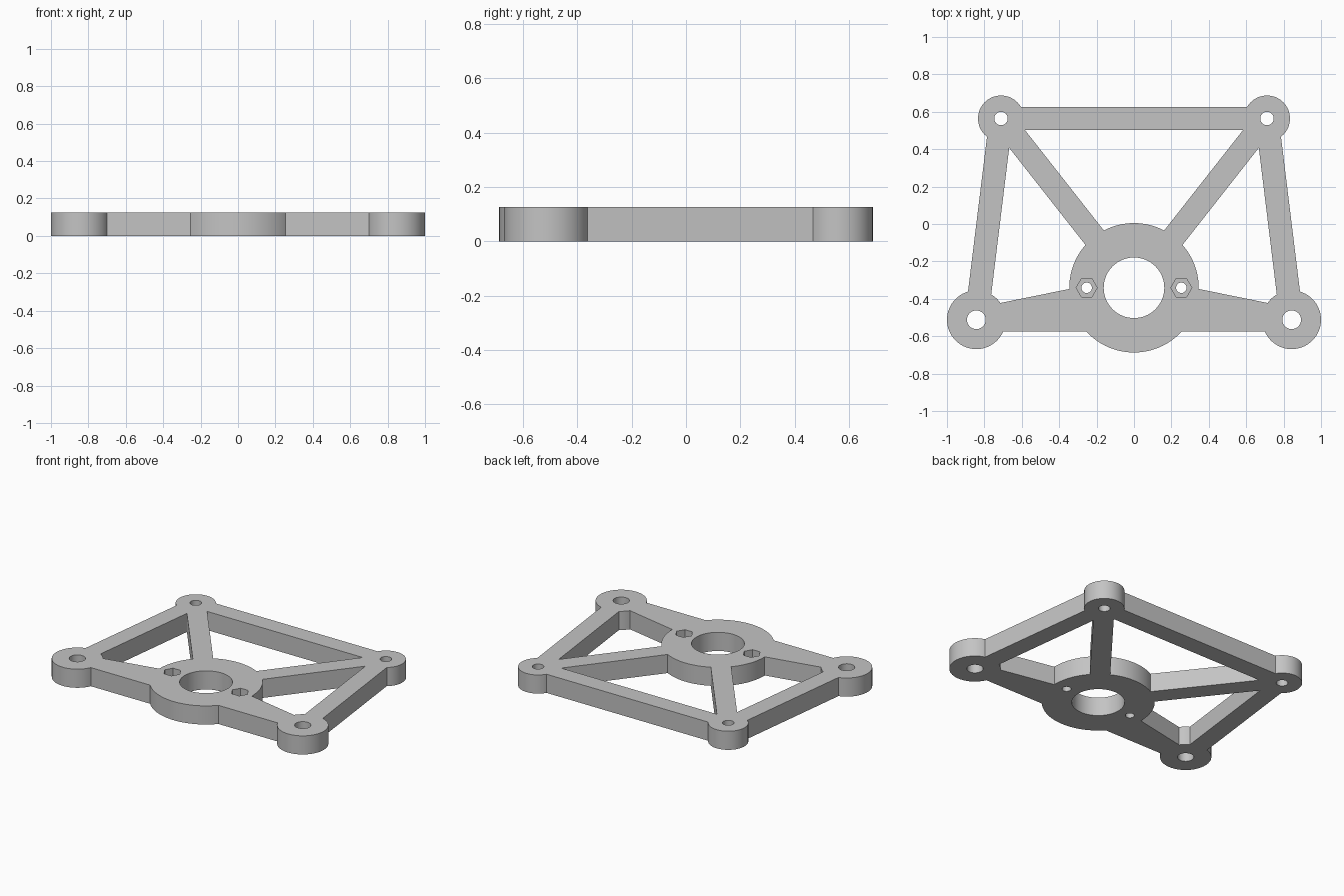
import bpy
import bmesh
from math import cos, sin, pi, radians
from mathutils import Vector

cube = bpy.data.objects.get("Cube")
if cube:
    bpy.data.objects.remove(cube, do_unlink=True)

THICK = 0.126
BAR = 0.125
HUB = (0, -0.341)
HUB_R = 0.346

grey = bpy.data.materials.new("plain grey")
grey.use_nodes = True
grey.diffuse_color = (0.55, 0.55, 0.55, 1)
grey.node_tree.nodes["Principled BSDF"].inputs["Base Color"].default_value = (0.55, 0.55, 0.55, 1)


def prism(name, outline, z0=0.0, z1=THICK):
    """Extrude a flat outline from z0 to z1."""
    bm = bmesh.new()
    face = bm.faces.new([bm.verts.new((x, y, z0)) for x, y in outline])
    top = bmesh.ops.extrude_face_region(bm, geom=[face])
    verts = [g for g in top["geom"] if isinstance(g, bmesh.types.BMVert)]
    bmesh.ops.translate(bm, verts=verts, vec=(0, 0, z1 - z0))
    bmesh.ops.recalc_face_normals(bm, faces=bm.faces)
    mesh = bpy.data.meshes.new(name)
    bm.to_mesh(mesh)
    bm.free()
    mesh.materials.append(grey)
    obj = bpy.data.objects.new(name, mesh)
    bpy.context.collection.objects.link(obj)
    return obj


def disc(name, centre, r, sides=64, z0=0.0, z1=THICK):
    angles = [2 * pi * i / sides for i in range(sides)]
    return prism(name, [(centre[0] + r * cos(a), centre[1] + r * sin(a)) for a in angles], z0, z1)


def bar(name, start, end):
    """Straight bar of constant width between two points."""
    a, b = Vector(start), Vector(end)
    d = (b - a).normalized()
    n = Vector((-d.y, d.x)) * BAR / 2
    return prism(name, [a + n, a - n, b - n, b + n])


def combine(target, others, operation):
    """Apply the boolean of each part to the target, then drop the part."""
    bpy.context.view_layer.objects.active = target
    for other in others:
        mod = target.modifiers.new("cut", "BOOLEAN")
        mod.operation = operation
        mod.solver = "EXACT"
        mod.object = other
        bpy.ops.object.modifier_apply(modifier=mod.name)
        bpy.data.objects.remove(other, do_unlink=True)


# Central hub, corner bosses and connecting bars
frame = disc("mounting_frame", HUB, HUB_R, 96)
solids = [bar("back_bar", (-0.711, 0.564), (0.711, 0.564)),
          bar("front_bar", (-0.843, -0.512), (0.843, -0.512))]
cutters = [disc("hub_bore", HUB, 0.162, 64, -0.1, 0.3)]

for s in (-1, 1):
    back, front, bolt = (s * 0.711, 0.564), (s * 0.843, -0.512), (s * 0.253, HUB[1])
    solids += [
        bar("side_bar", back, front),
        bar("diagonal_bar", back, HUB),
        bar("hub_bar", front, HUB),
        disc("back_boss", back, 0.123),
        disc("front_boss", front, 0.157),
    ]
    # Screw holes and hexagonal nut pockets
    cutters += [
        disc("back_hole", back, 0.036, 40, -0.1, 0.3),
        disc("front_hole", front, 0.05, 40, -0.1, 0.3),
        disc("bolt_hole", bolt, 0.028, 32, -0.1, 0.3),
        disc("nut_pocket", bolt, 0.056, 6, THICK - 0.065, 0.3),
    ]

combine(frame, solids, "UNION")
combine(frame, cutters, "DIFFERENCE")

# Smooth round walls, sharp rims
bpy.ops.object.select_all(action="DESELECT")
frame.select_set(True)
bpy.context.view_layer.objects.active = frame
bpy.ops.object.shade_smooth_by_angle(angle=radians(25))
